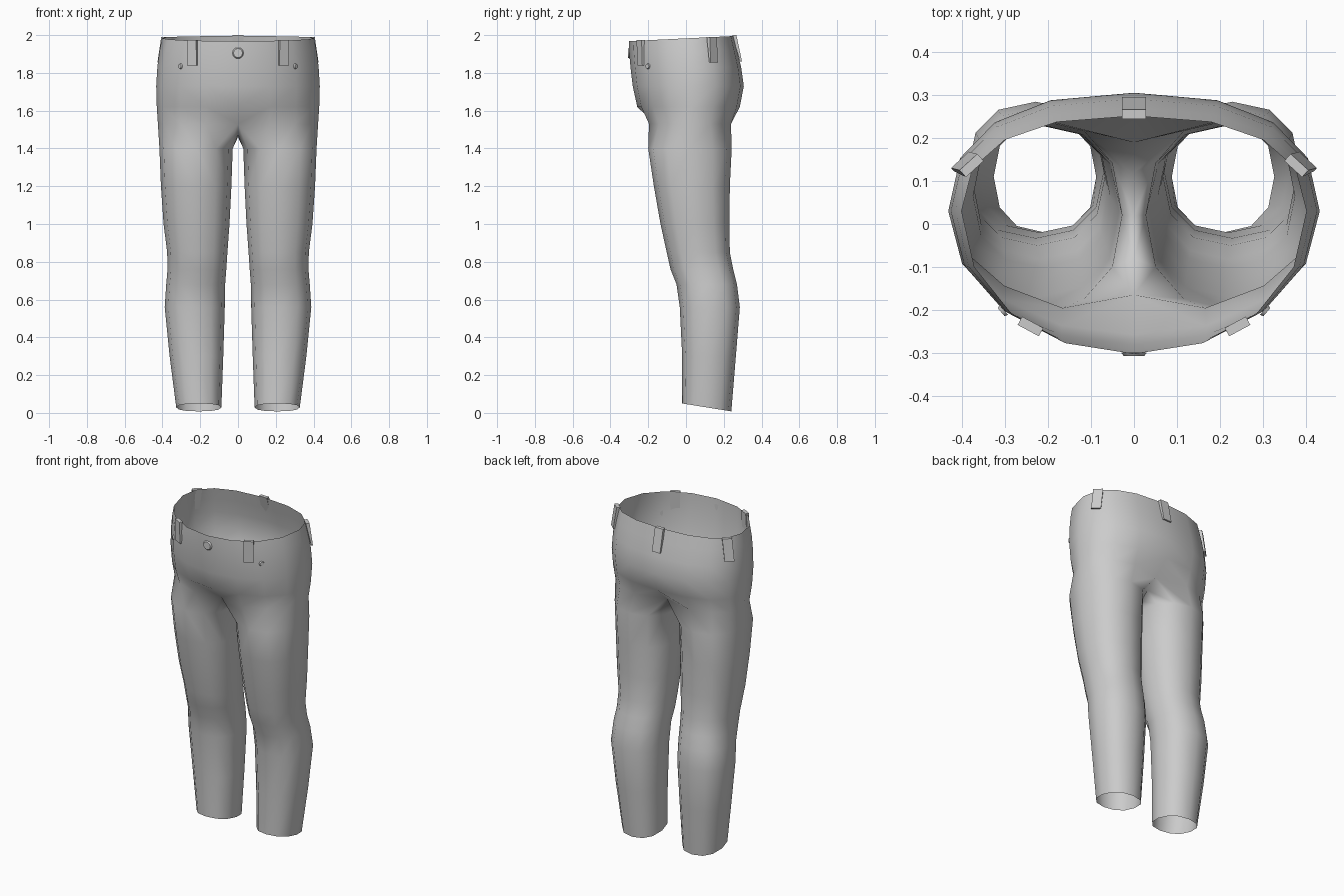
import bpy, bmesh, math
from mathutils import Vector
from mathutils.bvhtree import BVHTree

if "Cube" in bpy.data.objects:
    bpy.data.objects.remove(bpy.data.objects["Cube"])

cloth = bpy.data.materials.new("grey cloth")
cloth.diffuse_color = (0.6, 0.6, 0.6, 1)
cloth.use_nodes = True
cloth.node_tree.nodes["Principled BSDF"].inputs["Base Color"].default_value = cloth.diffuse_color


def spow(v, e):
    return math.copysign(abs(v) ** (2 / e), v)


def point(t, cx, rx, cy, yf, yb, ef, eb):
    """Point on a rounded outline with separate front and back depth."""
    c, s = math.cos(t), math.sin(t)
    e = ef if s < 0 else eb
    depth = cy - yf if s < 0 else yb - cy
    return cx + rx * spow(c, e), cy + depth * spow(s, e)


def finish(name, bm, mirror, smooth=60):
    me = bpy.data.meshes.new(name)
    bm.to_mesh(me)
    bm.free()
    ob = bpy.data.objects.new(name, me)
    bpy.context.collection.objects.link(ob)
    me.materials.append(cloth)
    bpy.context.view_layer.objects.active = ob
    ob.select_set(True)
    bpy.ops.object.shade_smooth_by_angle(angle=math.radians(smooth))
    ob.select_set(False)
    if mirror:
        m = ob.modifiers.new("Mirror", 'MIRROR')
        m.merge_threshold = 0.001
    return ob


# Leg rings: z front, z back, inner x, outer x, front y, back y
LEG = [(.05, .008, .088, .327, -.02, .24), (.3, .3, .078, .362, -.02, .264),
       (.56, .56, .07, .388, -.033, .285), (.68, .68, .068, .38, -.05, .27),
       (.76, .76, .062, .373, -.082, .25), (.85, .85, .056, .375, -.102, .232),
       (1.0, 1.0, .045, .394, -.135, .23), (1.2, 1.2, .035, .408, -.17, .232),
       (1.40, 1.40, .028, .416, -.20, .242)]
# Hip rings: z front, z back, half width, front y, back y
HIP = [(1.53, 1.53, .424, -.214, .252), (1.62, 1.62, .430, -.258, .285),
       (1.73, 1.73, .433, -.282, .306), (1.83, 1.83, .427, -.294, .292),
       (1.91, 1.92, .416, -.301, .270), (1.968, 1.995, .402, -.303, .252)]

# Trousers: one half, mirrored
bm = bmesh.new()
rings = []
for zf, zb, xi, xo, yf, yb in LEG:
    ring = []
    for i in range(12):
        x, y = point(math.radians(-120 + 30 * i), (xi + xo) / 2, (xo - xi) / 2,
                     (yf + yb) / 2, yf, yb, 2.3, 2.3)
        ring.append(bm.verts.new((x, y, zf + (zb - zf) * (y - yf) / (yb - yf))))
    rings.append(ring)
for k, (zf, zb, w, yf, yb) in enumerate(HIP):
    ring = []
    for i in range(9):
        x, y = point(math.radians(-90 + 22.5 * i), 0, w, .03, yf, yb, 2.05, 2.4)
        if i in (0, 8):
            x = 0
        ring.append(bm.verts.new((x, y, zf + (zb - zf) * (y - yf) / (yb - yf))))
    if k == 0:
        # crotch seam closes the lowest hip ring into the leg opening
        ring[0].co = (0, -.165, 1.53)
        ring[8].co = (0, .19, 1.53)
        ring += [bm.verts.new((0, y, z)) for y, z in ((.12, 1.48), (.02, 1.46), (-.08, 1.475))]
    rings.append(ring)
for a, b in zip(rings, rings[1:]):
    n = 12 if len(b) == 12 else 8
    for i in range(n):
        j = (i + 1) % 12
        bm.faces.new((a[i], a[j], b[j], b[i]))
bm.normal_update()
tree = BVHTree.FromBMesh(bm)
finish("trousers", bm, True)


def on_cloth(deg, z):
    """Surface point and outward horizontal direction at a heading."""
    d = Vector((math.cos(math.radians(deg)), math.sin(math.radians(deg)), 0))
    hit, nor, _, _ = tree.ray_cast(Vector((.0005, 0, z)) + d, -d)
    return hit, Vector((nor.x, nor.y, 0)).normalized()


# Belt loops: raised straps on the waistband
def belt_loop(name, deg, z0, z1, mirror):
    bm = bmesh.new()
    top, n = on_cloth(deg, z1 - .03)
    low, _ = on_cloth(deg, z0)
    if not mirror:
        n = Vector((0, 1, 0))
        top.x = low.x = 0
    top = top + (top - low) * (z1 - top.z) / (top.z - low.z)
    side = Vector((-n.y, n.x, 0)) * .028
    rows = []
    for p, out in ((low, .002), (low, .012), (top, .016), (top, -.006)):
        rows.append([bm.verts.new(p + n * out + side * s) for s in (-1, 1)])
    for k in range(4):
        a, b = rows[k], rows[(k + 1) % 4]
        bm.faces.new((a[0], a[1], b[1], b[0]))
    for s in (0, 1):
        bm.faces.new([r[s] for r in rows])
    bmesh.ops.recalc_face_normals(bm, faces=bm.faces)
    finish(name, bm, mirror, 30)


belt_loop("front_belt_loops", -44.5, 1.84, 1.975, True)
belt_loop("side_belt_loops", 19.5, 1.855, 1.99, True)
belt_loop("back_belt_loop", 90, 1.86, 2.0, False)


# Waist button and pocket rivets: shallow discs
def stud(name, deg, z, r, mirror):
    bm = bmesh.new()
    p, n = on_cloth(deg, z)
    if not mirror:
        n = Vector((0, -1, 0))
        p.x = 0
    bmesh.ops.create_cone(bm, cap_ends=True, segments=12, radius1=r, radius2=r * .8, depth=.008)
    rot = n.to_track_quat('Z', 'Y').to_matrix()
    for v in bm.verts:
        v.co = rot @ v.co + p + n * .003
    finish(name, bm, mirror, 30)


stud("waist_button", -90, 1.905, .03, False)
stud("pocket_rivets", -33.5, 1.835, .015, True)
